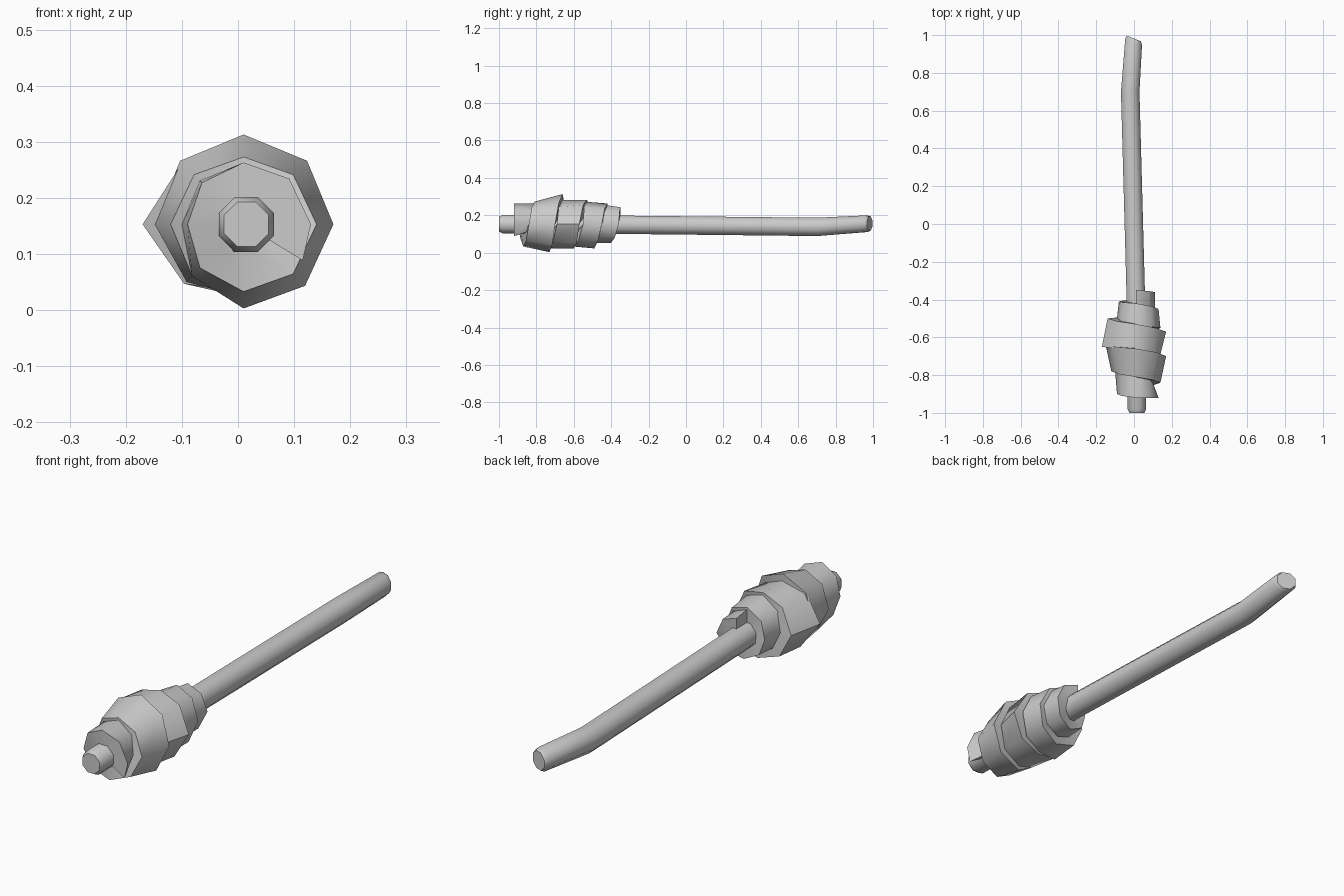
import bpy
import bmesh
from math import sin, cos, tau, radians
from mathutils import Vector

cube = bpy.data.objects.get("Cube")
if cube:
    bpy.data.objects.remove(cube, do_unlink=True)

# One grey material for the whole model
grey = bpy.data.materials.new("plain_grey")
grey.use_nodes = True
colour = (0.6, 0.6, 0.6, 1)
grey.diffuse_color = colour
grey.node_tree.nodes["Principled BSDF"].inputs["Base Color"].default_value = colour


def build_tube(name, rings, angle):
    """Skin a list of rings of points, cap both ends and shade by angle."""
    bm = bmesh.new()
    loops = [[bm.verts.new(p) for p in ring] for ring in rings]
    for a, b in zip(loops, loops[1:]):
        for i in range(len(a)):
            j = (i + 1) % len(a)
            bm.faces.new((a[i], a[j], b[j], b[i]))
    bm.faces.new(loops[0])
    bm.faces.new(loops[-1])
    bmesh.ops.recalc_face_normals(bm, faces=bm.faces)
    mesh = bpy.data.meshes.new(name)
    bm.to_mesh(mesh)
    bm.free()
    mesh.materials.append(grey)
    obj = bpy.data.objects.new(name, mesh)
    bpy.context.collection.objects.link(obj)
    bpy.ops.object.select_all(action="DESELECT")
    obj.select_set(True)
    bpy.context.view_layer.objects.active = obj
    bpy.ops.object.shade_smooth_by_angle(angle=radians(angle))
    return obj


# Slightly bent eight-sided stick: centre x, y, z, radius, end slant
def stick_ring(x, y, z, radius, slant):
    ring = []
    for i in range(8):
        a = tau * (i + 0.5) / 8
        dx = radius * cos(a)
        ring.append(Vector((x + dx, y - slant * dx, z + radius * sin(a))))
    return ring


stick_path = [
    (0.015, -1.0, 0.153, 0.043, 0),
    (0.015, -0.98, 0.153, 0.053, 0),
    (0.01, -0.4, 0.15, 0.053, 0),
    (-0.02, 0.7, 0.138, 0.053, 0),
    (-0.002, 0.965, 0.155, 0.048, 0.4),
    (0, 0.982, 0.156, 0.04, 0.4),
]
build_tube("stick", [stick_ring(*p) for p in stick_path], 50)

# Spiral wrap: hundredths per quarter turn, from the right side over the top
front_y = [92, 92, 90, 87, 84, 81, 78, 73, 69, 67, 65, 60, 55, 54, 50, 48, 45, 42]
back_y = [84, 80, 78, 73, 70, 66, 64, 60, 57, 53, 50, 49, 45, 42, 41, 40, 36, 35]
front_r = [12, 11, 10, 12, 13, 12, 13, 13, 13, 13, 18, 12, 13, 12, 10, 10, 10, 10]
back_r = [9, 11, 11, 15, 16, 16, 16, 13, 16, 13, 15, 13, 12, 11, 9, 10, 10, 9]


def sample(values, t):
    i = max(0, min(int(t), len(values) - 2))
    return (values[i] + (values[i + 1] - values[i]) * (t - i)) / 100


def wrap_ring(t):
    a = tau * t / 4
    y0, y1 = -sample(front_y, t), -sample(back_y, t)
    r0, r1 = sample(front_r, t), sample(back_r, t)
    section = [(y0, 0.045), (y0, r0), (y1, r1), (y1, 0.045)]
    return [Vector((0.01 + r * cos(a), y, 0.153 + r * sin(a))) for y, r in section]


steps = [-0.35] + [0.5 * k for k in range(2 * len(front_y) - 1)]
build_tube("spiral_wrap", [wrap_ring(t) for t in steps], 50)
